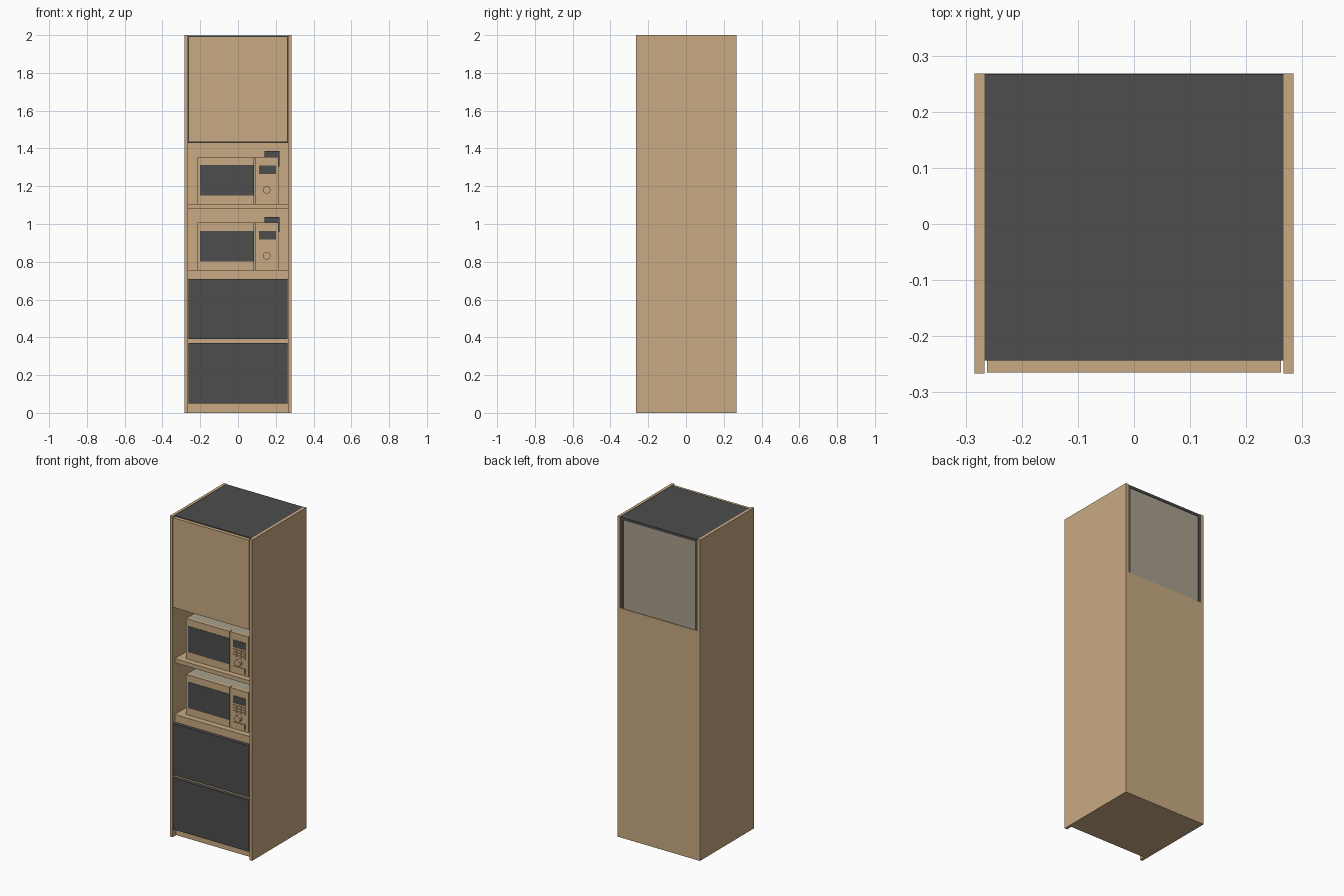
import bpy
from mathutils import Vector
from math import pi

cube = bpy.data.objects.get("Cube")
if cube:
    bpy.data.objects.remove(cube, do_unlink=True)


def material(name, rgb):
    m = bpy.data.materials.new(name)
    m.use_nodes = True
    m.diffuse_color = (*rgb, 1)
    m.node_tree.nodes["Principled BSDF"].inputs["Base Color"].default_value = (*rgb, 1)
    return m


WOOD = material("light wood", (0.578, 0.402, 0.223))
DARK = material("dark grey", (0.074, 0.074, 0.074))
GREY = material("warm grey", (0.392, 0.356, 0.266))


def box(name, x, y, z, mat):
    """Box from (min, max) ranges on each axis."""
    bpy.ops.mesh.primitive_cube_add(size=1)
    o = bpy.context.object
    o.name = name
    lo, hi = Vector((x[0], y[0], z[0])), Vector((x[1], y[1], z[1]))
    for v in o.data.vertices:
        v.co = (lo + hi) / 2 + v.co * (hi - lo)
    o.data.materials.append(mat)
    return o


def disc(name, x, y, z, radius, depth, mat):
    """Cylinder lying along y."""
    bpy.ops.mesh.primitive_cylinder_add(vertices=24, radius=radius, depth=depth,
                                        location=(x, y, z), rotation=(pi / 2, 0, 0))
    o = bpy.context.object
    o.name = name
    o.data.materials.append(mat)
    bpy.ops.object.shade_smooth_by_angle()


IN = 0.266                  # inner half width
FRONT, BACK = -0.266, 0.268
BODY = -0.243               # front of the carcass behind the doors
T = 0.018                   # board thickness
NICHE = 1.43                # top of the open niche
across = (-IN, IN)

# Tall side panels
for side, s in (("left", 1), ("right", -1)):
    box(side + "_side_panel", sorted((s * IN, s * 0.284)), (FRONT, BACK), (0, 2), WOOD)
    # Dark walls of the upper cupboard
    box(side + "_cupboard_wall", sorted((s * IN, s * (IN - T))), (BODY, BACK - 0.001),
        (NICHE, 1.985), DARK)

# Upper cupboard
box("cupboard_top", across, (BODY, BACK - 0.001), (1.982, 1.998), DARK)
box("cupboard_floor", across, (BODY, BACK - 0.02), (NICHE, NICHE + 0.016), DARK)
box("cupboard_back", (T - IN, IN - T), (0.255, 0.264), (NICHE, 1.982), GREY)
box("cupboard_door", (-0.262, 0.262), (-0.265, BODY), (1.434, 1.993), WOOD)

# Lower carcass and shelves
box("back_panel", across, (0.25, BACK), (0, NICHE), WOOD)
box("base_panel", across, (-0.23, 0.25), (0, 0.05), WOOD)
box("drawer_rail", across, (BODY, 0.25), (0.36, 0.4), WOOD)
box("counter_shelf", across, (BODY, 0.25), (0.71, 0.757), WOOD)
box("middle_shelf", across, (BODY, 0.25), (1.08, 1.105), WOOD)

# Drawers
for name, z0 in (("lower_drawer", 0.05), ("upper_drawer", 0.39)):
    box(name + "_front", (-0.262, 0.262), (-0.265, BODY), (z0, z0 + 0.32), DARK)
    box(name + "_body", (-0.25, 0.25), (BODY, 0.23), (z0 + 0.01, z0 + 0.31), WOOD)


def microwave(name, z):
    """Microwave oven standing at height z."""
    f = -0.206
    box(name + "_case", (-0.215, 0.215), (f + 0.02, 0.13), (z, z + 0.25), GREY)
    box(name + "_door", (-0.215, 0.086), (f, f + 0.02), (z, z + 0.25), WOOD)
    box(name + "_control_panel", (0.09, 0.215), (f, f + 0.02), (z, z + 0.25), WOOD)
    box(name + "_window", (-0.2, 0.086), (f - 0.002, f), (z + 0.045, z + 0.207), DARK)
    box(name + "_display", (0.11, 0.2), (f - 0.002, f), (z + 0.16, z + 0.206), DARK)
    # Keypad, knob and door button
    for row in range(3):
        for col in range(3):
            x, k = 0.113 + col * 0.03, z + 0.104 + row * 0.017
            box(name + "_key", (x, x + 0.024), (f - 0.005, f), (k, k + 0.012), WOOD)
    disc(name + "_knob", 0.152, f - 0.009, z + 0.075, 0.02, 0.018, WOOD)
    box(name + "_door_button", (0.115, 0.195), (f - 0.006, f), (z + 0.012, z + 0.045), WOOD)
    # Plug and cord on the back wall
    box(name + "_plug", (0.14, 0.22), (0.23, 0.25), (z + 0.235, z + 0.281), DARK)
    box(name + "_cord", (0.214, 0.22), (0.235, 0.241), (z + 0.2, z + 0.24), DARK)


microwave("lower_microwave", 0.757)
microwave("upper_microwave", 1.105)
